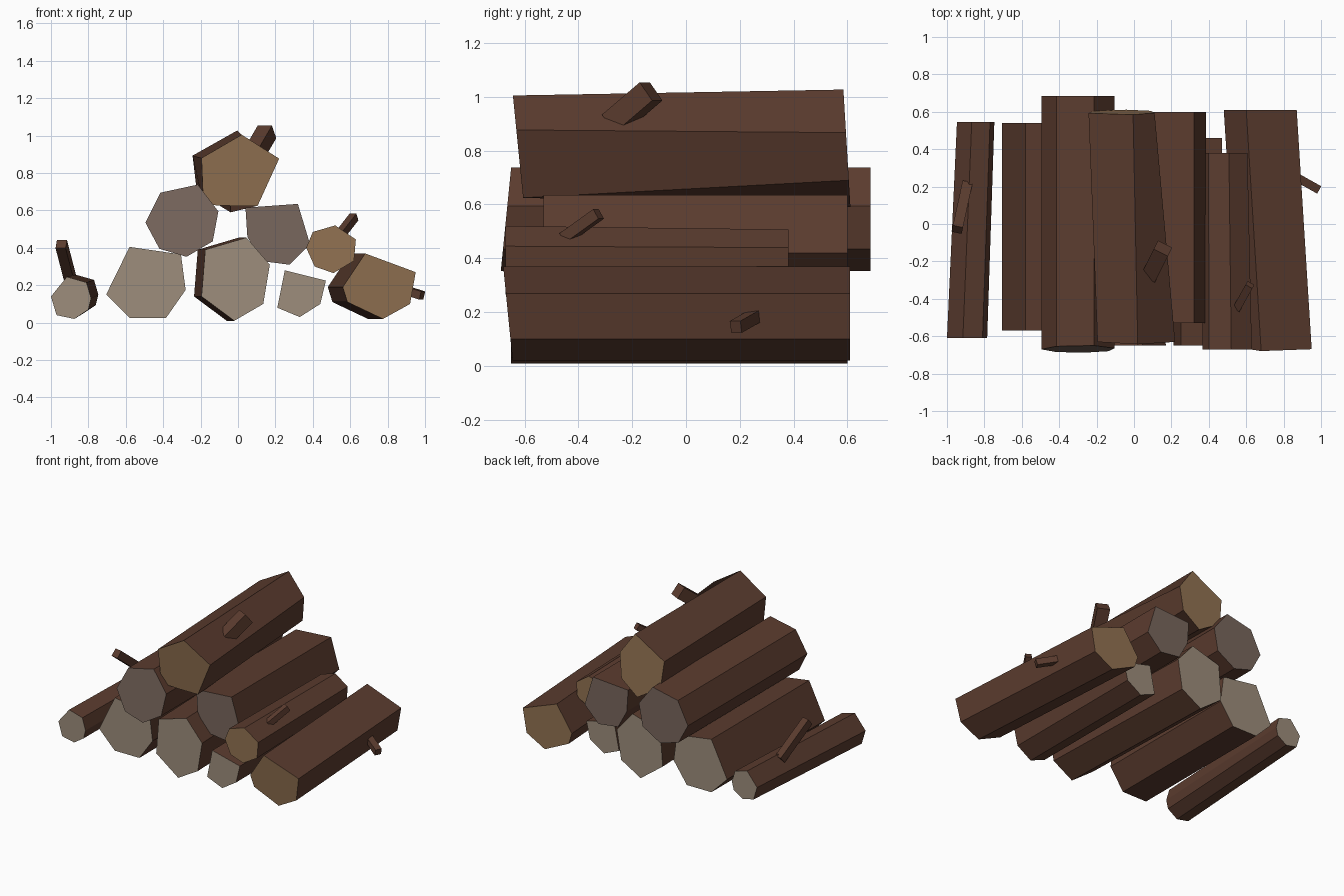
import bpy
import bmesh
from mathutils import Vector

# Remove only the default cube
default_cube = bpy.data.objects.get("Cube")
if default_cube:
    bpy.data.objects.remove(default_cube, do_unlink=True)


def make_material(name, colour):
    """Flat, matte material with the same colour in viewport and render."""
    material = bpy.data.materials.new(name)
    material.use_nodes = True
    rgba = (*colour, 1)
    material.diffuse_color = rgba
    shader = material.node_tree.nodes["Principled BSDF"]
    shader.inputs["Base Color"].default_value = rgba
    shader.inputs["Roughness"].default_value = 0.9
    return material


BARK = make_material("bark brown", (0.105, 0.045, 0.028))
TAN = make_material("fresh cut tan", (0.29, 0.17, 0.085))
PALE = make_material("weathered pale wood", (0.34, 0.27, 0.20))
GREY = make_material("old grey wood", (0.19, 0.135, 0.11))


def finish(name, mesh_builder, materials):
    """Turn a bmesh into a flat shaded object."""
    bmesh.ops.recalc_face_normals(mesh_builder, faces=mesh_builder.faces)
    mesh = bpy.data.meshes.new(name)
    mesh_builder.to_mesh(mesh)
    mesh_builder.free()
    for material in materials:
        mesh.materials.append(material)
    scene_object = bpy.data.objects.new(name, mesh)
    bpy.context.collection.objects.link(scene_object)
    return scene_object


def bridge(builder, first_ring, second_ring):
    """Join two matching rings with side faces and cap both ends."""
    count = len(first_ring)
    for i in range(count):
        j = (i + 1) % count
        builder.faces.new((first_ring[i], first_ring[j],
                           second_ring[j], second_ring[i]))
    return [builder.faces.new(first_ring), builder.faces.new(second_ring)]


def make_log(name, cut_wood, profile, front, back, shift=(0, 0), scale=1,
             front_lean=0, back_lean=0, back_profile=None):
    """Many-sided log running along y, from an (x, z) profile.

    The back end is the profile moved by shift and scaled about its middle,
    unless it has its own outline. Leans tilt the sawn ends with height.
    """
    middle = sum((Vector(point) for point in profile), Vector((0, 0)))
    middle /= len(profile)
    if back_profile is None:
        back_profile = [middle + (Vector(point) - middle) * scale + Vector(shift)
                        for point in profile]
    builder = bmesh.new()

    def ring(points, depth, lean):
        return [builder.verts.new((x, depth + lean * (z - middle.y), z))
                for x, z in points]

    caps = bridge(builder, ring(profile, front, front_lean),
                  ring(back_profile, back, back_lean))
    for cap in caps:
        cap.material_index = 1
    return finish(name, builder, (BARK, cut_wood))


def make_stub(name, base, tip, width):
    """Square broken branch from base to tip."""
    base, tip = Vector(base), Vector(tip)
    turn = (tip - base).to_track_quat("Z", "Y")
    half = width / 2
    corners = [Vector((half * a, half * b, 0))
               for a, b in ((-1, -1), (1, -1), (1, 1), (-1, 1))]
    builder = bmesh.new()
    rings = [[builder.verts.new(end + turn @ corner) for corner in corners]
             for end in (base, tip)]
    bridge(builder, *rings)
    return finish(name, builder, (BARK,))


# Bottom row
make_log("bottom_log_far_right", PALE,
         [(-.915, .245), (-.81, .215), (-.785, .13), (-.8, .07),
          (-.875, .02), (-.97, .04), (-1, .14)],
         front=-.61, back=.545, shift=(.045, .02), scale=.93)
make_log("bottom_log_right", PALE,
         [(-.58, .405), (-.305, .365), (-.28, .175), (-.385, .025),
          (-.58, .025), (-.705, .15)],
         front=-.57, back=.54)
make_log("bottom_log_middle", PALE,
         [(-.175, .39), (.045, .455), (.17, .31), (.135, .1),
          (-.02, .01), (-.195, .14)],
         front=-.65, back=.6, shift=(-.04, 0))
make_log("bottom_log_small", PALE,
         [(.25, .28), (.47, .225), (.44, .1), (.33, .03), (.21, .08)],
         front=-.65, back=.46)
make_log("bottom_log_left", TAN,
         [(.68, .37), (.95, .27), (.92, .1), (.775, .02),
          (.585, .11), (.56, .19)],
         front=-.66, back=.61, shift=(-.08, 0), front_lean=-.1)

# Middle row
make_log("middle_log_right", GREY,
         [(-.415, .695), (-.215, .738), (-.105, .595), (-.135, .435),
          (-.275, .352), (-.42, .395), (-.495, .535)],
         front=-.67, back=.685, front_lean=.1)
make_log("middle_log_left", GREY,
         [(.04, .615), (.32, .635), (.385, .42), (.275, .31),
          (.12, .33), (.05, .46)],
         front=-.53, back=.6)
make_log("middle_log_small", TAN,
         [(.4, .485), (.52, .52), (.63, .445), (.62, .33),
          (.51, .265), (.41, .3), (.365, .4)],
         front=-.67, back=.38, shift=(-.01, 0), scale=.9)

# Top log, twisted towards its back end
make_log("top_log", TAN,
         [(-.195, .88), (.02, 1.005), (.22, .877), (.105, .625),
          (-.04, .625), (-.185, .63)],
         front=-.62, back=.6, front_lean=-.1, back_lean=-.06,
         back_profile=[(-.243, .893), (-.005, 1.027), (.11, .867),
                       (.09, .69), (-.04, .59), (-.22, .7)])

# Broken branch stubs
make_stub("stub_far_right", (-.893, .21, .22), (-.945, -.03, .42), .055)
make_stub("stub_top", (.085, -.27, .9), (.155, -.13, 1.02), .085)
make_stub("stub_small_log", (.55, -.45, .475), (.62, -.325, .565), .042)
make_stub("stub_left", (.86, .255, .185), (.985, .185, .145), .045)
